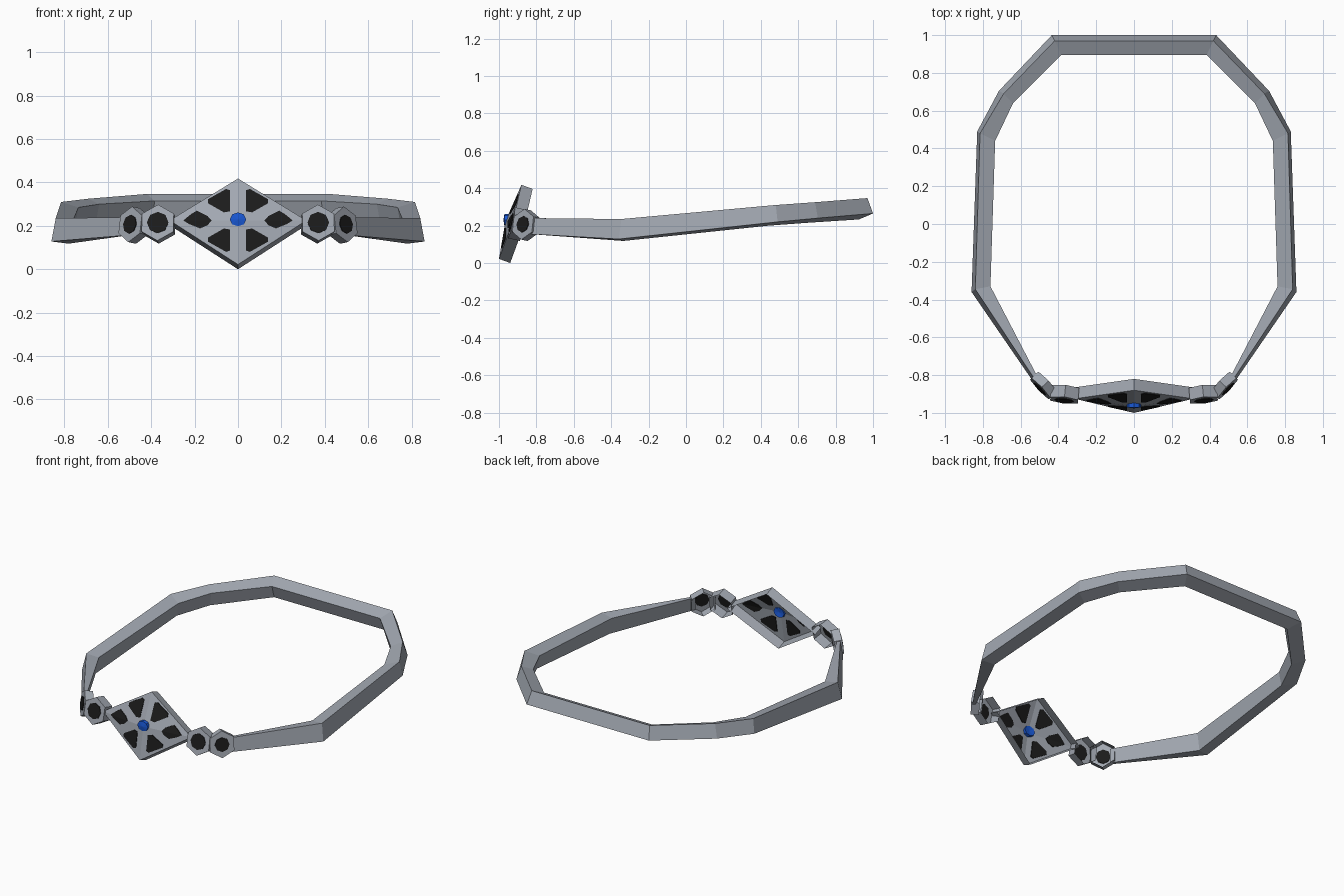
import bpy, bmesh, math
from mathutils import Vector as V

if "Cube" in bpy.data.objects:
    bpy.data.objects.remove(bpy.data.objects["Cube"])


def material(name, rgb):
    m = bpy.data.materials.new(name)
    m.diffuse_color = (*rgb, 1)
    m.use_nodes = True
    m.node_tree.nodes["Principled BSDF"].inputs["Base Color"].default_value = m.diffuse_color
    return m


SILVER = material("silver", (0.36, 0.39, 0.44))
BLACK = material("black", (0.011, 0.011, 0.011))
BLUE = material("blue", (0.01, 0.1, 0.68))


def finish(name, bm, mat, mirror=False, facing=None):
    bmesh.ops.recalc_face_normals(bm, faces=bm.faces[:])
    bm.faces.ensure_lookup_table()
    # open shells: make sure the front fan looks outward
    if facing is not None and bm.faces[0].normal.dot(facing) < 0:
        bmesh.ops.reverse_faces(bm, faces=bm.faces[:])
    me = bpy.data.meshes.new(name)
    bm.to_mesh(me)
    bm.free()
    me.materials.append(mat)
    ob = bpy.data.objects.new(name, me)
    bpy.context.collection.objects.link(ob)
    if mirror:
        mod = ob.modifiers.new("mirror", "MIRROR")
        mod.use_mirror_merge = False
    return ob


def plate(name, ring, centre, back, mat, facing, closed, mirror=False):
    """Fan-shaped front, side walls running along 'back', optional rear fan."""
    bm = bmesh.new()
    n = len(ring)
    front = [bm.verts.new(p) for p in ring]
    rear = [bm.verts.new(V(p) + back) for p in ring]
    c = bm.verts.new(centre)
    for i in range(n):
        bm.faces.new((front[i], front[(i + 1) % n], c))
    for i in range(n):
        j = (i + 1) % n
        bm.faces.new((front[j], front[i], rear[i], rear[j]))
    if closed:
        rc = bm.verts.new(V(centre) + back)
        for i in range(n):
            bm.faces.new((rear[(i + 1) % n], rear[i], rc))
    return finish(name, bm, mat, mirror, facing)


# Band: tilted rectangular section (outer top, outer bottom, inner bottom, inner top)
stations = [
    ((.52, -.83, .24), (.53, -.84, .155), (.515, -.83, .155), (.505, -.82, .24)),
    ((.84, -.345, .235), (.86, -.36, .128), (.78, -.335, .118), (.76, -.33, .225)),
    ((.815, .48, .31), (.83, .49, .22), (.75, .445, .2), (.735, .44, .285)),
    ((.69, .69, .325), (.715, .705, .24), (.655, .65, .215), (.64, .64, .3)),
    ((.42, .97, .347), (.435, 1.0, .265), (.39, .925, .233), (.385, .895, .315)),
]
path = stations + [[(-x, y, z) for x, y, z in s] for s in reversed(stations)]
bm = bmesh.new()
rings = [[bm.verts.new(p) for p in s] for s in path]
for a, b in zip(rings, rings[1:]):
    for i in range(4):
        j = (i + 1) % 4
        bm.faces.new((a[i], a[j], b[j], b[i]))
bm.faces.new(rings[0])
bm.faces.new(rings[-1])
finish("band", bm, SILVER)

# Front diamond: leaning, raised at the centre, open at the rear
FRONT = V((0, -1, 0))
MID = .225
centre = (0, -.965, MID)
plate("front_diamond",
      [(0, -.88, .418), (.315, -.925, MID), (0, -1.0, .022), (-.315, -.925, MID)],
      centre, V((0, .06, -.022)), SILVER, FRONT, False)


def on_diamond(x, z, lift=.004):
    y = -.965 + abs(x) / .315 * .04
    y += (z - MID) / .193 * .085 if z > MID else (z - MID) / .203 * .035
    return (x, y - lift, z)


# Black inlays of the diamond, seen from both sides
upper = [(.037, .364), (.055, .37), (.138, .323), (.138, .304), (.065, .262), (.037, .267)]
side = [(.122, .225), (.14, .245), (.19, .27), (.215, .255),
        (.252, .225), (.225, .208), (.175, .188), (.14, .203)]
lower = [(x, 2 * MID - z) for x, z in upper]
for name, shape, mid in (("upper_inlay", upper, (.08, .315)),
                         ("side_inlay", side, (.185, MID)),
                         ("lower_inlay", lower, (.08, 2 * MID - .315))):
    plate(name, [on_diamond(*p) for p in shape], on_diamond(*mid),
          V((0, .008, 0)), BLACK, FRONT, True, True)

# Blue stone in the middle
stone = [(.038 * math.cos(math.tau * i / 8), -.971, .23 + .032 * math.sin(math.tau * i / 8))
         for i in range(8)]
plate("blue_stone", stone, (0, -.976, .23), V((0, .026, 0)), BLUE, FRONT, True)


# Hexagonal medallions on both sides of the diamond
def medallion(name, c, normal, radius, inlay, depth):
    c, n = V(c), V(normal).normalized()
    right = V((0, 0, 1)).cross(n).normalized()
    up = n.cross(right)

    def ring(r, count, lift):
        return [c + n * lift + r * (right * math.sin(math.tau * i / count)
                                    + up * math.cos(math.tau * i / count))
                for i in range(count)]

    plate(name, ring(radius, 6, 0), c, -n * depth, SILVER, n, False, True)
    plate(name + "_inlay", ring(inlay, 8, .004), c + n * .004, -n * .008,
          BLACK, n, True, True)


medallion("inner_medallion", (.37, -.933, .215), (.1, -1, .22), .085, .05, .065)
medallion("outer_medallion", (.497, -.872, .207), (.72, -.68, .15), .083, .044, .05)
